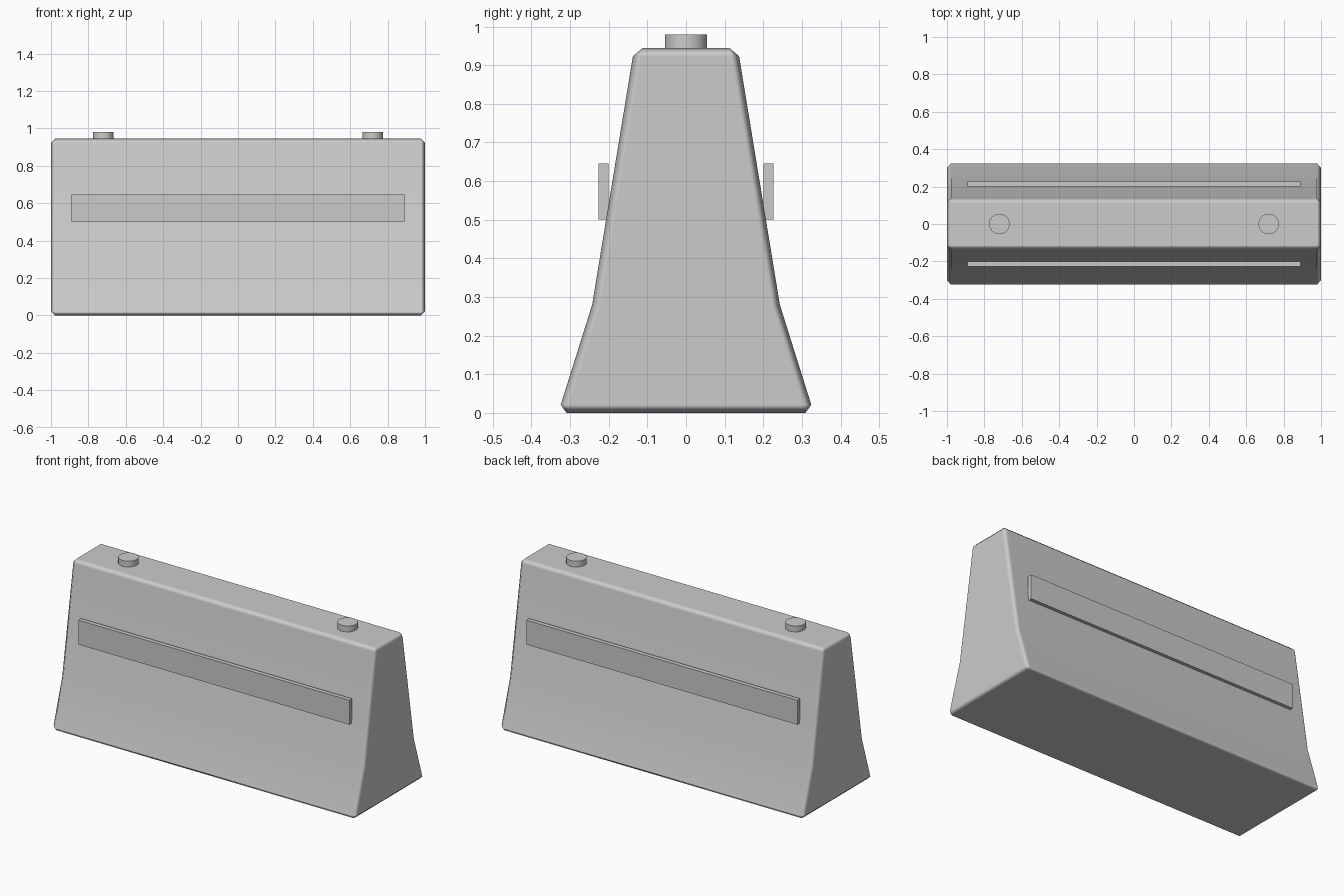
import bpy, bmesh, math

if "Cube" in bpy.data.objects:
    bpy.data.objects.remove(bpy.data.objects["Cube"])

# Concrete barrier body: mirrored half profile (y, z) extruded along x
half = [(0.331, 0.0), (0.243, 0.28), (0.134, 0.945)]
profile = half + [(-y, z) for y, z in reversed(half)]
bm = bmesh.new()
face = bm.faces.new([bm.verts.new((-1.0, y, z)) for y, z in profile])
ext = bmesh.ops.extrude_face_region(bm, geom=[face])
moved = [v for v in ext["geom"] if isinstance(v, bmesh.types.BMVert)]
bmesh.ops.translate(bm, verts=moved, vec=(2.0, 0, 0))
bmesh.ops.recalc_face_normals(bm, faces=bm.faces)
mesh = bpy.data.meshes.new("barrier_body")
bm.to_mesh(mesh)
bm.free()
mesh.shade_smooth()
body = bpy.data.objects.new("barrier_body", mesh)
bpy.context.collection.objects.link(body)

# Chamfered outer edges, soft shaded
bevel = body.modifiers.new("chamfer", 'BEVEL')
bevel.width = 0.022
bevel.segments = 1
bevel.limit_method = 'ANGLE'
bevel.angle_limit = math.radians(30)
bevel.harden_normals = True

# Reflector strips on both long sides
for name, side in (("front_strip", -1), ("back_strip", 1)):
    bpy.ops.mesh.primitive_cube_add(size=1, location=(0, side * 0.2135, 0.573))
    strip = bpy.context.object
    strip.name = name
    strip.scale = (1.78, 0.026, 0.145)
    bpy.ops.object.transform_apply(location=False, rotation=False, scale=True)

# Lifting studs on top
for name, x in (("left_stud", -0.72), ("right_stud", 0.72)):
    bpy.ops.mesh.primitive_cylinder_add(vertices=24, radius=0.055, depth=0.07,
                                        location=(x, 0, 0.945))
    bpy.context.object.name = name
    bpy.ops.object.shade_smooth_by_angle(angle=math.radians(35))
